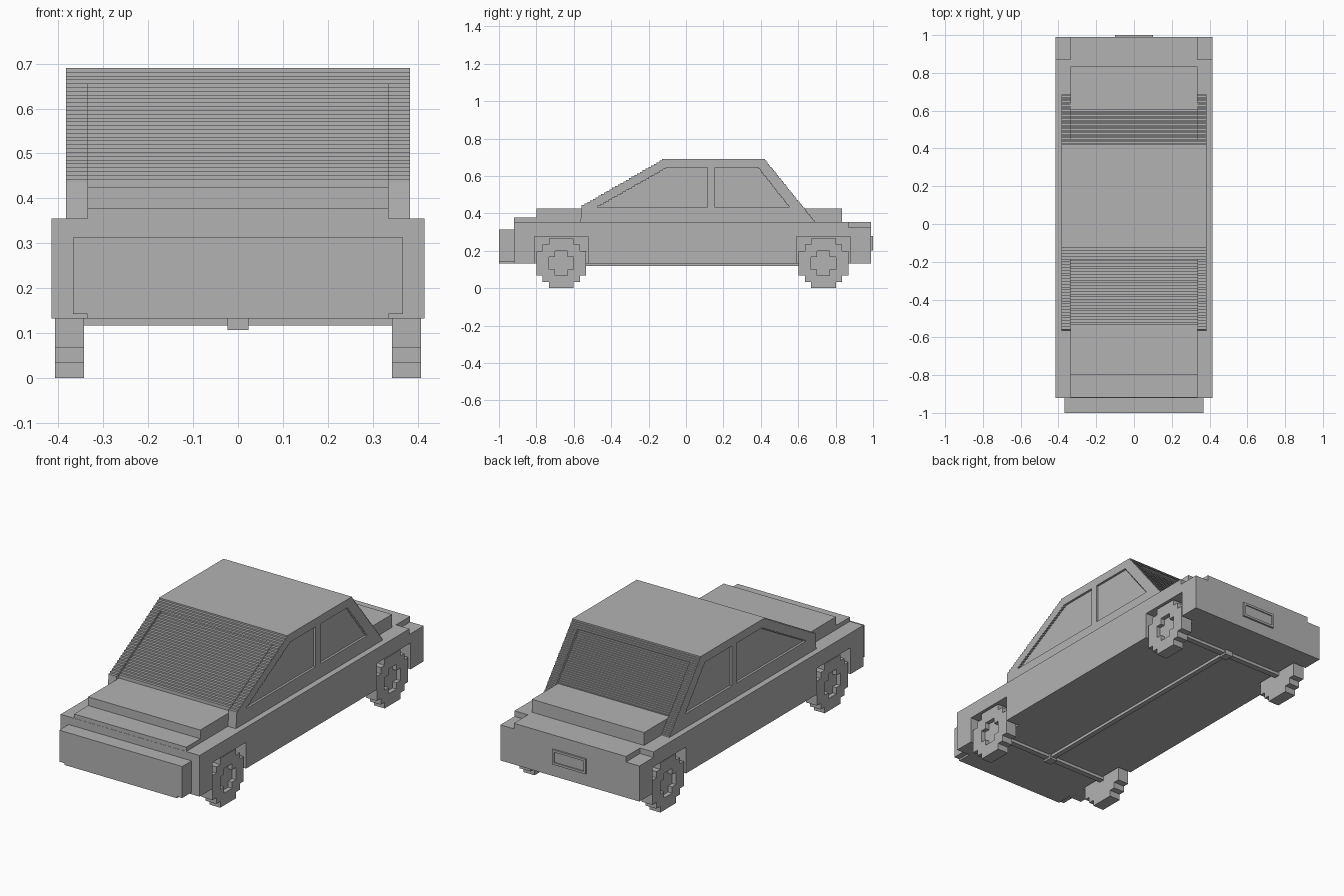
import bpy, bmesh

if "Cube" in bpy.data.objects:
    bpy.data.objects.remove(bpy.data.objects["Cube"])

grey = bpy.data.materials.new("plain grey")
grey.use_nodes = True
grey.diffuse_color = (0.45, 0.45, 0.45, 1)
grey.node_tree.nodes["Principled BSDF"].inputs["Base Color"].default_value = grey.diffuse_color


def prism(name, profile, x0, x1):
    """Side profile of (y, z) points, extruded from x0 to x1."""
    bm = bmesh.new()
    face = bm.faces.new([bm.verts.new((x0, y, z)) for y, z in profile])
    out = bmesh.ops.extrude_face_region(bm, geom=[face])
    verts = [v for v in out["geom"] if isinstance(v, bmesh.types.BMVert)]
    bmesh.ops.translate(bm, verts=verts, vec=(x1 - x0, 0, 0))
    bmesh.ops.recalc_face_normals(bm, faces=bm.faces)
    mesh = bpy.data.meshes.new(name)
    bm.to_mesh(mesh)
    bm.free()
    mesh.materials.append(grey)
    obj = bpy.data.objects.new(name, mesh)
    bpy.context.collection.objects.link(obj)
    return obj


def rect(y0, y1, z0, z1):
    return [(y0, z0), (y1, z0), (y1, z1), (y0, z1)]


def box(name, x0, x1, y0, y1, z0, z1):
    return prism(name, rect(y0, y1, z0, z1), x0, x1)


def cut(obj, cutters):
    """Subtract the cutters, then discard them."""
    for c in cutters:
        c.hide_render = True
        mod = obj.modifiers.new("cut", "BOOLEAN")
        mod.operation, mod.solver, mod.object = "DIFFERENCE", "EXACT", c
    bpy.context.view_layer.update()
    deps = bpy.context.evaluated_depsgraph_get()
    mesh = bpy.data.meshes.new_from_object(obj.evaluated_get(deps))
    obj.modifiers.clear()
    obj.data = mesh
    for c in cutters:
        bpy.data.objects.remove(c)


def stairs(low, high, n):
    """Stepped slope between two (y, z) points."""
    pts = []
    for i in range(n):
        y = low[0] + (high[0] - low[0]) * (i + 0.5) / n
        pts += [(y, low[1] + (high[1] - low[1]) * k / n) for k in (i, i + 1)]
    return pts


def shift(pts, dy):
    return [(y + dy, z) for y, z in pts]


AXLES = {"front": -0.667, "rear": 0.735}
SIDES = {"right": -1, "left": 1}

# Lower body with wheel arches and stepped rear corners
body = box("body", -0.415, 0.415, -0.92, 0.99, 0.133, 0.355)
cutters = []
for s in SIDES.values():
    for y in AXLES.values():
        cutters.append(box("arch_cutter", s * 0.335, s * 0.5, y - 0.143, y + 0.143, 0, 0.275))
    cutters.append(box("corner_cutter", s * 0.335, s * 0.5, 0.87, 1.1, 0.325, 0.5))
cut(body, cutters)

# Bonnet, boot and front bumper
prism("bonnet_and_boot", [(-0.919, 0.3), (0.835, 0.3), (0.835, 0.425),
                          (-0.8, 0.425), (-0.8, 0.378), (-0.919, 0.378)], -0.335, 0.335)
box("front_bumper", -0.367, 0.367, -1, -0.915, 0.143, 0.313)
box("bumper_lip", -0.335, 0.335, -0.999, -0.915, 0.133, 0.2)

# Cabin: one stepped solid, with windscreen, rear glass and side windows set in
front = stairs((-0.565, 0.435), (-0.12, 0.69), 30)
rear = stairs((0.69, 0.355), (0.42, 0.69), 40)
cabin = prism("cabin", [(-0.565, 0.345)] + front + rear[::-1] + [(0.69, 0.345)], -0.383, 0.383)

screen = [p for p in shift(front, 0.022) if p[1] < 0.661]
back = [p for p in shift(rear, -0.02) if p[1] < 0.661]
screen_cut = [(-0.8, 0.34), (screen[0][0], 0.34)] + screen + [(-0.8, screen[-1][1])]
back_cut = [(0.9, 0.34), (back[0][0], 0.34)] + back + [(0.9, back[-1][1])]
windows = [stairs((-0.48, 0.43), (-0.1, 0.645), 25) + [(0.115, 0.645), (0.115, 0.43)],
           stairs((0.555, 0.43), (0.385, 0.645), 25) + [(0.155, 0.645), (0.155, 0.43)]]
cutters = [prism("screen_cutter", screen_cut, -0.335, 0.335),
           prism("back_glass_cutter", back_cut, -0.335, 0.335)]
for s in SIDES.values():
    cutters += [prism("window_cutter", w, s * 0.371, s * 0.45) for w in windows]
cut(cabin, cutters)

# Rear plate with a raised rim
plate = box("rear_plate", -0.1, 0.1, 0.98, 1, 0.2, 0.28)
cut(plate, [box("plate_cutter", -0.088, 0.088, 0.994, 1.1, 0.212, 0.268)])


def block_round(y, z, half_rows):
    """Block circle outline from (half width, height) steps of the upper half."""
    quarter = []
    for (w, h0), (_, h1) in zip(half_rows, half_rows[1:] + [(0, half_rows[-1][1])]):
        quarter += [(w, h0), (w, h1)]
    quarter = quarter[:-1] if quarter[-1] == quarter[-2] else quarter
    top = quarter + [(-a, b) for a, b in quarter[::-1]]
    outline = [p for p in top if p[1] > 0]
    outline += [(-a, -b) for a, b in outline]
    return [(y + a, z + b) for a, b in outline]


# Wheels with recessed cross-shaped hubs, axles and drive shaft
U = 0.0333
for end, y in AXLES.items():
    for side, s in SIDES.items():
        tyre = block_round(y, 4 * U, [(4 * U, 0), (3 * U, 2 * U), (2 * U, 3 * U), (0, 4 * U)])
        hub = block_round(y, 4 * U, [(2 * U, 0), (U, U), (0, 2 * U)])
        wheel = prism(f"{end}_{side}_wheel", tyre, s * 0.343, s * 0.408)
        cut(wheel, [prism("hub_cutter", hub, s * 0.385, s * 0.5)])
    box(f"{end}_axle", -0.35, 0.35, y - 0.016, y + 0.016, 0.117, 0.149)
    box(f"{end}_axle_joint", -0.023, 0.023, y - 0.025, y + 0.025, 0.107, 0.15)
box("drive_shaft", -0.014, 0.014, AXLES["front"], AXLES["rear"], 0.118, 0.145)
